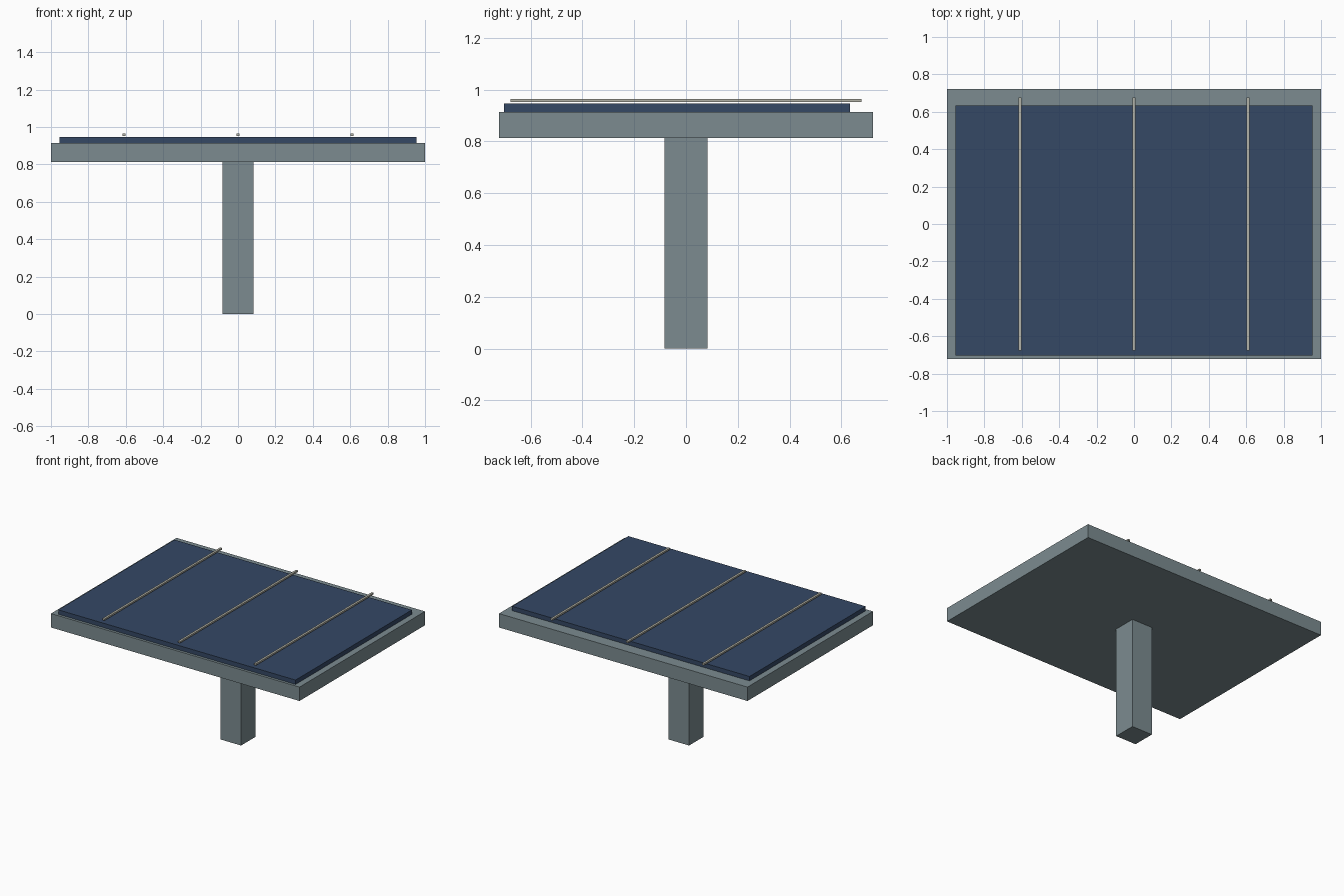
import bpy

if "Cube" in bpy.data.objects:
    bpy.data.objects.remove(bpy.data.objects["Cube"])


def material(name, rgb):
    m = bpy.data.materials.new(name)
    m.diffuse_color = (*rgb, 1)
    m.use_nodes = True
    m.node_tree.nodes["Principled BSDF"].inputs["Base Color"].default_value = m.diffuse_color
    return m


def box(name, x, y, z, mat):
    """Box spanning the (min, max) range given on each axis."""
    bpy.ops.mesh.primitive_cube_add(size=1, location=[sum(r) / 2 for r in (x, y, z)])
    ob = bpy.context.object
    ob.name = name
    ob.scale = [r[1] - r[0] for r in (x, y, z)]
    bpy.ops.object.transform_apply(location=False, rotation=False, scale=True)
    ob.data.materials.append(mat)
    return ob


metal = material("grey_metal", (0.20, 0.26, 0.28))
navy = material("navy_panel", (0.035, 0.065, 0.13))
pale = material("pale_strip", (0.45, 0.45, 0.39))

# Support post and solid tray
box("post", (-0.083, 0.083), (-0.083, 0.083), (0, 0.813), metal)
box("tray", (-1, 1), (-0.721, 0.721), (0.813, 0.914), metal)

# Panel, set slightly toward the front
box("panel", (-0.955, 0.955), (-0.702, 0.634), (0.914, 0.946), navy)

# Thin divider strips just above the panel
for label, x in (("left", -0.61), ("centre", 0), ("right", 0.61)):
    box(f"{label}_divider", (x - 0.008, x + 0.008), (-0.677, 0.677), (0.952, 0.964), pale)
